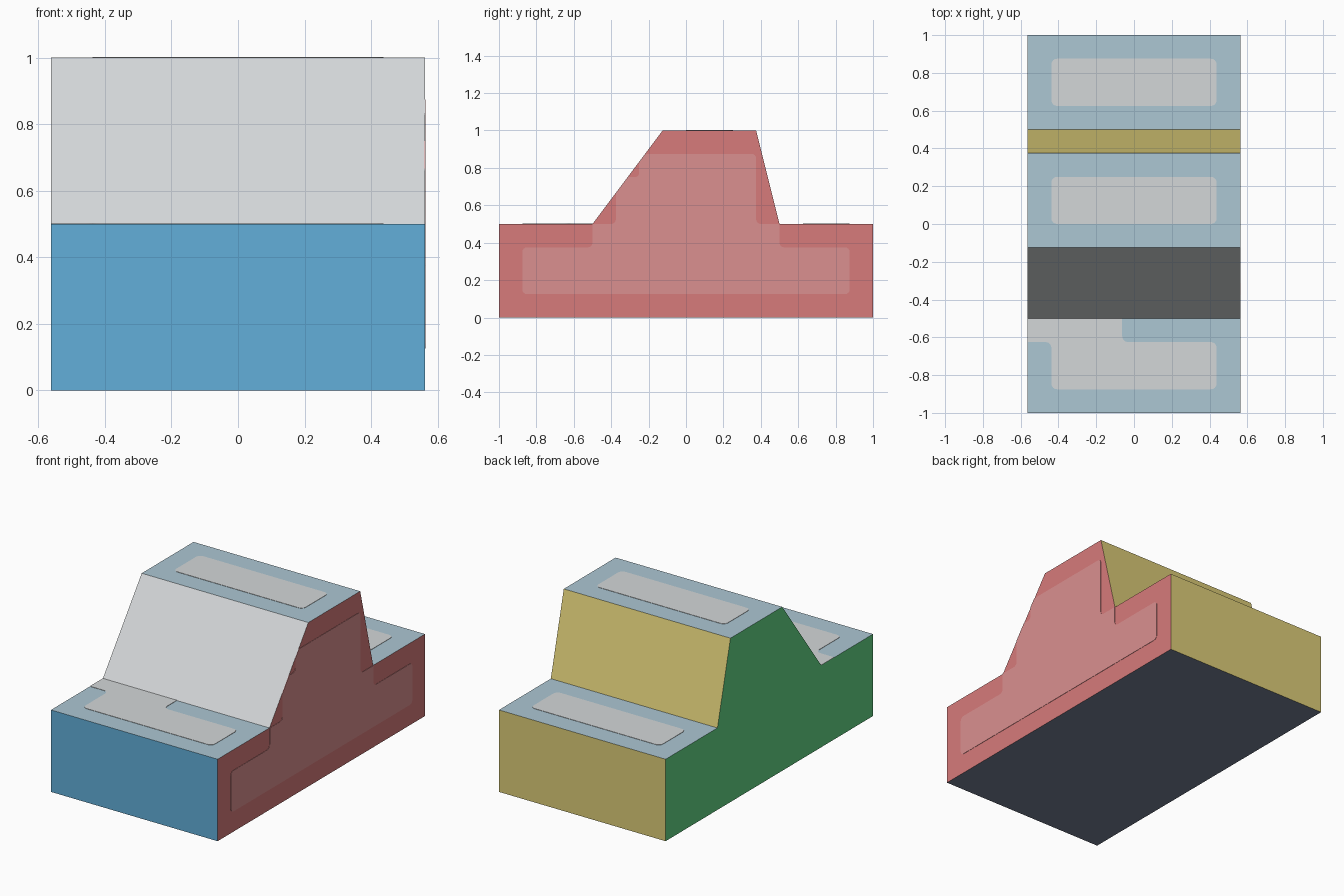
import bpy
import bmesh
import math
from mathutils import Vector

if "Cube" in bpy.data.objects:
    bpy.data.objects.remove(bpy.data.objects["Cube"])

HW = 0.5625      # half width
LIFT = 0.002     # thickness of painted plates


def material(name, rgb):
    def lin(c):
        c /= 255
        return c / 12.92 if c < 0.04045 else ((c + 0.055) / 1.055) ** 2.4
    m = bpy.data.materials.new(name)
    m.diffuse_color = (*[lin(c) for c in rgb], 1)
    m.use_nodes = True
    m.node_tree.nodes["Principled BSDF"].inputs["Base Color"].default_value = m.diffuse_color
    return m


red = material("red", (215, 123, 123))
pale_red = material("pale red", (219, 144, 144))
blue = material("bright blue", (98, 175, 218))
pale_blue = material("pale blue", (172, 199, 212))
grey = material("light grey", (212, 215, 217))
gold = material("gold", (221, 205, 120))
green = material("green", (98, 215, 134))
slate = material("slate", (117, 128, 149))


def prism(name, pts, axis, lo, hi, mats):
    """Extrude an outline along x (outline is y,z) or z (outline is x,y)."""
    bm = bmesh.new()

    def place(p, h):
        return (h, p[0], p[1]) if axis == "x" else (p[0], p[1], h)
    a = [bm.verts.new(place(p, lo)) for p in pts]
    b = [bm.verts.new(place(p, hi)) for p in pts]
    bm.faces.new(a[::-1])
    bm.faces.new(b)
    n = len(pts)
    for i in range(n):
        j = (i + 1) % n
        bm.faces.new((a[i], a[j], b[j], b[i]))
    bmesh.ops.recalc_face_normals(bm, faces=bm.faces)
    me = bpy.data.meshes.new(name)
    bm.to_mesh(me)
    bm.free()
    for m in mats:
        me.materials.append(m)
    ob = bpy.data.objects.new(name, me)
    bpy.context.collection.objects.link(ob)
    return ob


def rounded(pts, sharp=(), r=0.03, steps=4):
    """Round every corner of an outline except the listed ones."""
    out = []
    for i, p in enumerate(pts):
        p = Vector(p)
        if i in sharp:
            out.append(tuple(p))
            continue
        u = (Vector(pts[i - 1]) - p).normalized() * r
        v = (Vector(pts[(i + 1) % len(pts)]) - p).normalized() * r
        for k in range(steps + 1):
            t = math.pi / 2 * k / steps
            out.append(tuple(p + u * (1 - math.sin(t)) + v * (1 - math.cos(t))))
    return out


# main body: stepped profile, coloured by face direction
profile = [(-1, 0), (1, 0), (1, 0.5), (0.5, 0.5), (0.375, 1),
           (-0.125, 1), (-0.5, 0.5), (-1, 0.5)]
body = prism("block_body", profile, "x", -HW, HW,
             [red, green, blue, pale_blue, grey, gold, slate])
for f in body.data.polygons:
    n = f.normal
    if abs(n.x) > 0.9:
        f.material_index = 0 if n.x > 0 else 1
    elif n.z > 0.9:
        f.material_index = 3
    elif n.z < -0.9:
        f.material_index = 6
    elif n.y > 0:
        f.material_index = 5
    else:
        f.material_index = 4 if n.z > 0.1 else 2

# pale panel on the right side
side = [(-0.875, 0.125), (0.875, 0.125), (0.875, 0.375), (0.5, 0.375),
        (0.5, 0.5), (0.375, 0.5), (0.375, 0.875), (-0.21875, 0.875),
        (-0.25, 0.8333), (-0.25, 0.75), (-0.3125, 0.75), (-0.375, 0.6667),
        (-0.375, 0.5), (-0.5, 0.5), (-0.5, 0.375), (-0.875, 0.375)]
prism("side_panel", rounded(side, (4, 7, 8, 10, 11, 13), 0.025), "x",
      HW - 0.001, HW + LIFT, [pale_red])

# grey panels on the ridge and the rear step
P = 0.4375
for name, y, z in (("ridge_panel", 0, 1), ("rear_panel", 0.625, 0.5)):
    box = [(-P, y), (P, y), (P, y + 0.25), (-P, y + 0.25)]
    prism(name, rounded(box), "z", z - 0.001, z + LIFT, [grey])

# grey panel on the front step, running up to the slope
front = [(-P, -0.875), (P, -0.875), (P, -0.625), (-0.0625, -0.625),
         (-0.0625, -0.5), (-HW, -0.5), (-HW, -0.625), (-P, -0.625)]
prism("front_panel", rounded(front, (4, 5, 6)), "z",
      0.499, 0.5 + LIFT, [grey])
